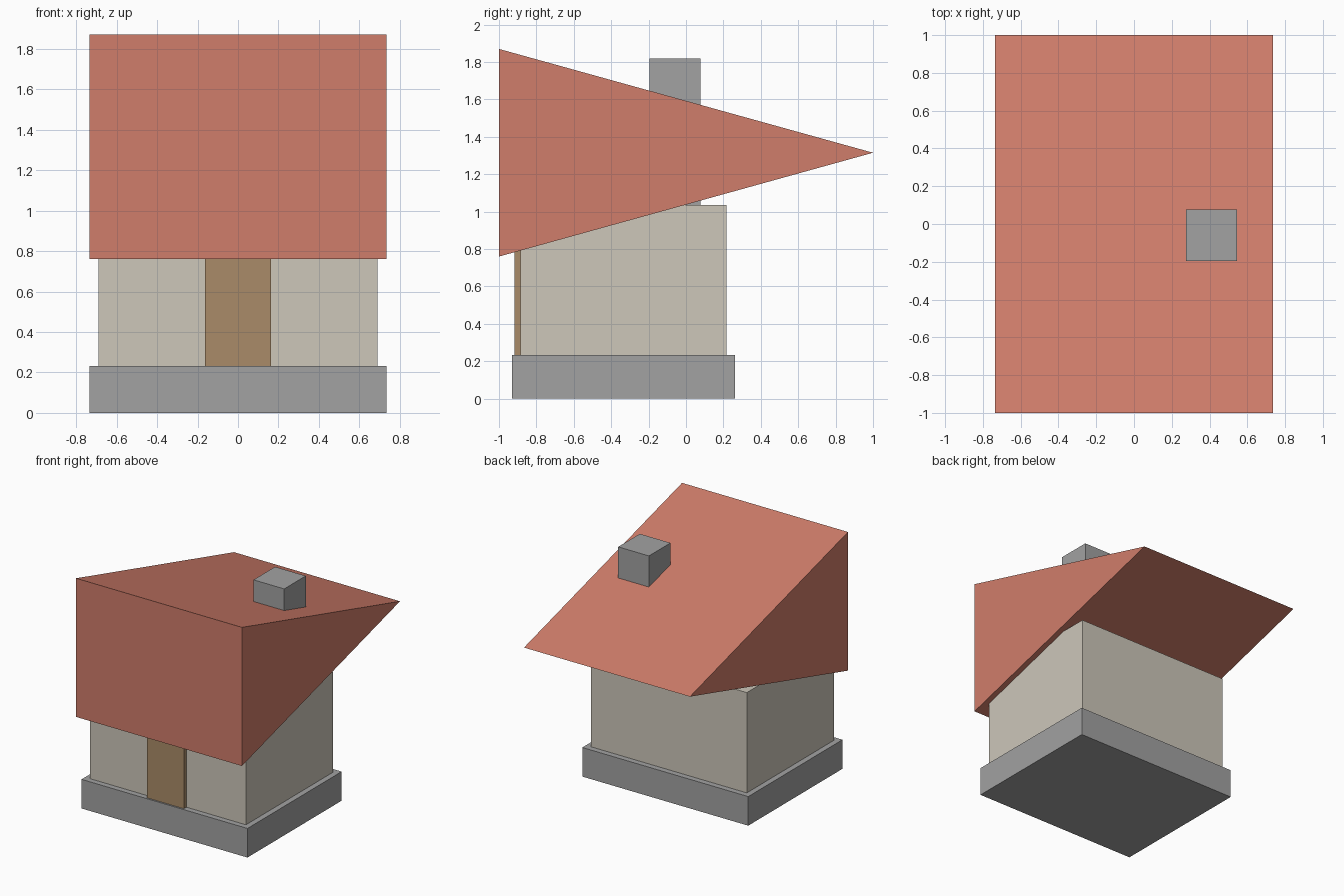
import bpy

default = bpy.data.objects.get("Cube")
if default:
    bpy.data.objects.remove(default, do_unlink=True)


def make_material(name, rgb):
    mat = bpy.data.materials.new(name)
    mat.use_nodes = True
    color = (*rgb, 1.0)
    mat.diffuse_color = color
    mat.node_tree.nodes["Principled BSDF"].inputs["Base Color"].default_value = color
    return mat


stone = make_material("stone grey", (0.36, 0.36, 0.36))
plaster = make_material("cream plaster", (0.61, 0.57, 0.49))
tile = make_material("terracotta red", (0.63, 0.205, 0.145))
wood = make_material("door brown", (0.40, 0.26, 0.14))


def prism(name, profile, x_min, x_max, mat):
    """Extrude a (y, z) profile, listed counter-clockwise seen from +x, along x."""
    n = len(profile)
    verts = [(x, y, z) for x in (x_min, x_max) for y, z in profile]
    faces = [tuple(reversed(range(n))), tuple(range(n, 2 * n))]
    faces += [(i, (i + 1) % n, n + (i + 1) % n, n + i) for i in range(n)]
    mesh = bpy.data.meshes.new(name)
    mesh.from_pydata(verts, [], faces)
    mesh.materials.append(mat)
    obj = bpy.data.objects.new(name, mesh)
    bpy.context.collection.objects.link(obj)
    return obj


def box(name, x, y, z, mat):
    profile = [(y[0], z[0]), (y[1], z[0]), (y[1], z[1]), (y[0], z[1])]
    return prism(name, profile, x[0], x[1], mat)


# Foundation slab and walls
box("foundation", (-0.735, 0.735), (-0.93, 0.262), (0, 0.233), stone)
box("walls", (-0.69, 0.69), (-0.885, 0.216), (0.233, 1.036), plaster)

# Door standing proud of the front wall, its top tucked into the roof
box("door", (-0.163, 0.163), (-0.917, -0.88), (0.233, 0.83), wood)

# Wedge roof, tall at the front and tapering to an edge at the back
prism("roof", [(-1, 0.76), (1, 1.315), (-1, 1.87)], -0.735, 0.735, tile)

# Chimney running down through the roof
box("chimney", (0.274, 0.546), (-0.195, 0.078), (0.98, 1.82), stone)
